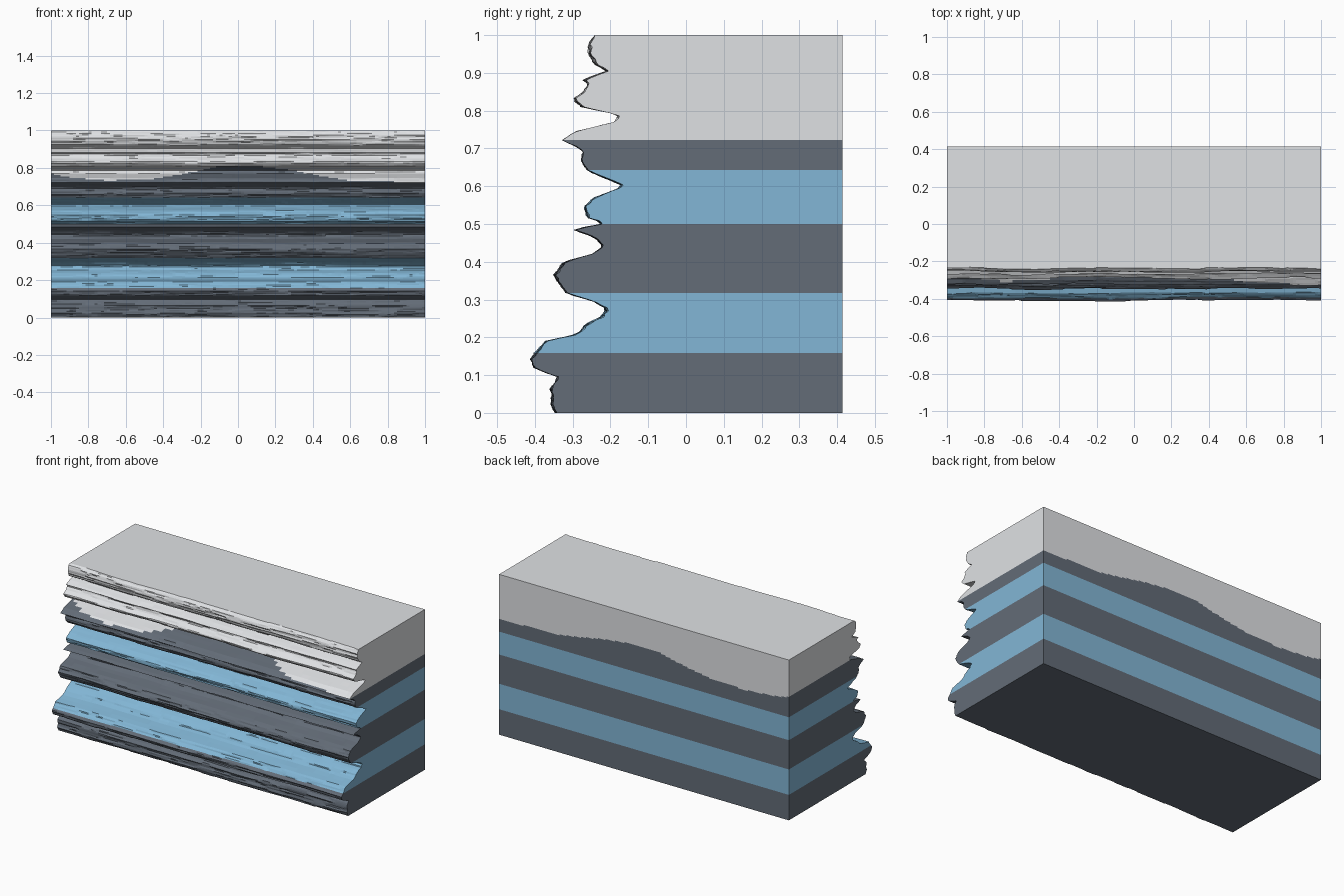
import bpy, bmesh, random
from mathutils import noise, Vector

if "Cube" in bpy.data.objects:
    bpy.data.objects.remove(bpy.data.objects["Cube"])

random.seed(4)
COLS, ROWS, BACK = 120, 126, 0.414

# eroded front profile: (y, z) from the foot to the rim
PROFILE = [(-.345, 0), (-.358, .02), (-.352, .05), (-.357, .065), (-.333, .095),
           (-.37, .106), (-.398, .12), (-.408, .145), (-.39, .165), (-.37, .19),
           (-.28, .21), (-.262, .235), (-.22, .255), (-.208, .275), (-.24, .295),
           (-.31, .315), (-.335, .345), (-.347, .365), (-.322, .40), (-.245, .42),
           (-.213, .44), (-.24, .465), (-.30, .486), (-.213, .502), (-.257, .516),
           (-.266, .545), (-.24, .57), (-.162, .60), (-.255, .64), (-.272, .665),
           (-.268, .695), (-.322, .722), (-.29, .745), (-.185, .77), (-.173, .785),
           (-.20, .795), (-.27, .808), (-.293, .83), (-.267, .85), (-.253, .87),
           (-.268, .882), (-.205, .905), (-.24, .925), (-.253, .95), (-.253, .98),
           (-.235, 1.0)]
# wavy lower limit of the pale top layer: (x, z)
WAVE = [(-1, .768), (-.9, .75), (-.7, .732), (-.45, .742), (-.3, .765), (-.1, .808),
        (.1, .81), (.3, .785), (.45, .755), (.6, .732), (1, .722)]


def lerp_table(table, t):
    """Piecewise linear lookup on (key, value) pairs."""
    for (a, va), (b, vb) in zip(table, table[1:]):
        if t <= b:
            return va + (vb - va) * (t - a) / (b - a)
    return table[-1][1]


def make_material(name, rgb):
    m = bpy.data.materials.new(name)
    m.diffuse_color = (*rgb, 1)
    m.use_nodes = True
    m.node_tree.nodes["Principled BSDF"].inputs["Base Color"].default_value = m.diffuse_color
    return m


materials = [make_material("slate rock", (.125, .15, .185)),
             make_material("blue rock", (.225, .47, .67)),
             make_material("pale rock", (.74, .755, .775))]


def layer(x, z):
    """Material of the rock layer at a point."""
    if z > lerp_table(WAVE, x):
        return 2
    return 1 if .155 < z < .32 or .5 < z < .64 else 0


bm = bmesh.new()
by_height = [(z, y) for y, z in PROFILE]
front, back = [], []
for r in range(ROWS + 1):
    z = r / ROWS
    base = lerp_table(by_height, z)
    f_row, b_row = [], []
    run, chip = 0, 0.0
    for c in range(COLS + 1):
        x = -1 + 2 * c / COLS
        # small ledges: each row is chipped in runs of random length
        if run == 0:
            run, chip = random.randint(2, 12), random.uniform(-.0035, .0035)
        run -= 1
        wobble = .009 * noise.noise(Vector((x * 3, z * 14, 2.3)))
        f_row.append(bm.verts.new((x, max(base + wobble + chip, -.414), z)))
        b_row.append(bm.verts.new((x, BACK, z)))
    front.append(f_row)
    back.append(b_row)


def add_face(verts):
    f = bm.faces.new(verts)
    p = f.calc_center_median()
    f.material_index = layer(p.x, p.z)


# front cliff and flat back
for r in range(ROWS):
    for c in range(COLS):
        add_face([front[r][c], front[r][c + 1], front[r + 1][c + 1], front[r + 1][c]])
        add_face([back[r][c + 1], back[r][c], back[r + 1][c], back[r + 1][c + 1]])
    # cut ends, left and right
    add_face([back[r][0], front[r][0], front[r + 1][0], back[r + 1][0]])
    add_face([front[r][-1], back[r][-1], back[r + 1][-1], front[r + 1][-1]])
# underside and top
for c in range(COLS):
    add_face([front[0][c + 1], front[0][c], back[0][c], back[0][c + 1]])
    add_face([front[-1][c], front[-1][c + 1], back[-1][c + 1], back[-1][c]])

# ends take flat layers so that the bands run straight across
mesh = bpy.data.meshes.new("layered_cliff")
bm.to_mesh(mesh)
bm.free()
for m in materials:
    mesh.materials.append(m)
cliff = bpy.data.objects.new("layered_cliff", mesh)
bpy.context.collection.objects.link(cliff)
